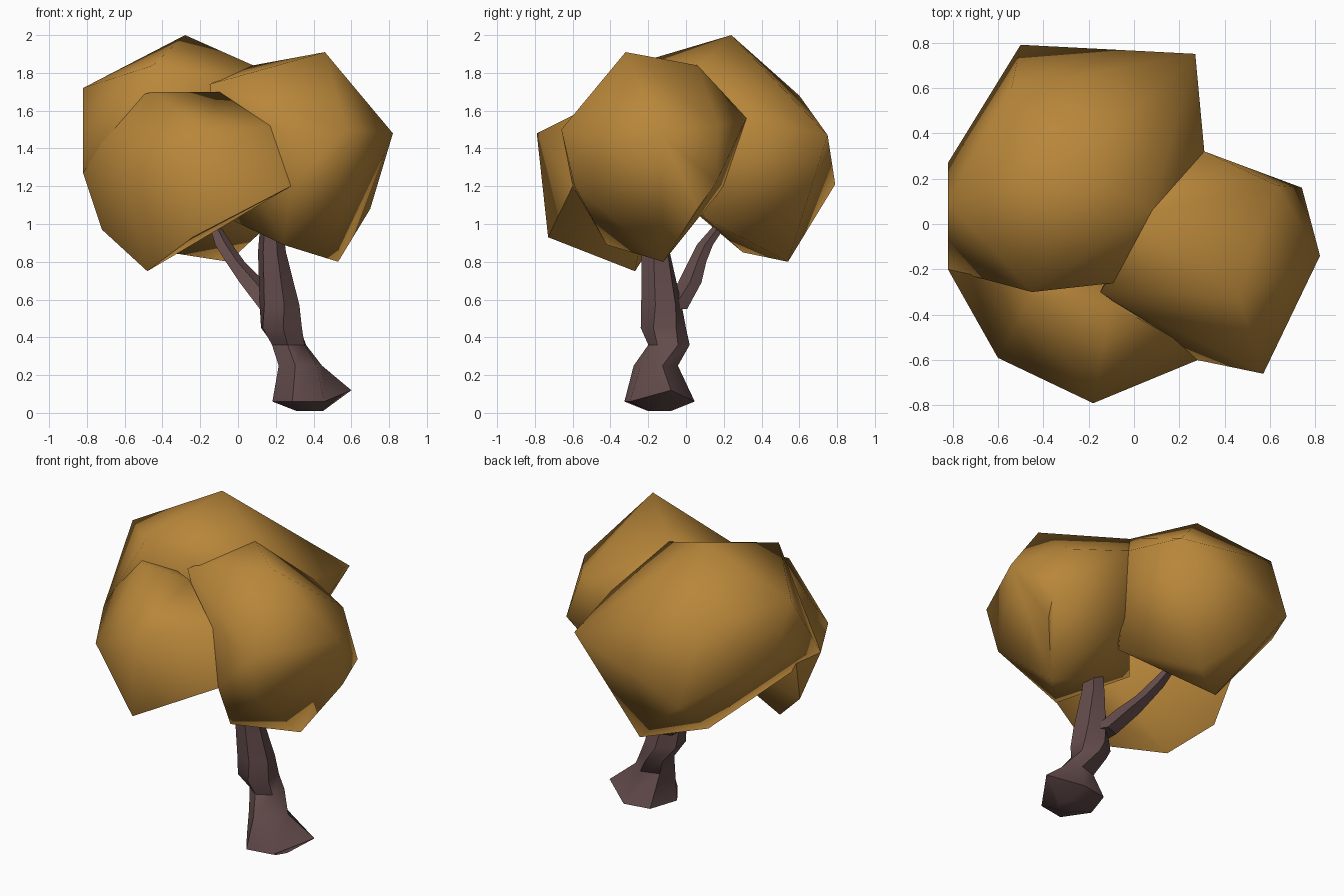
import bpy
import bmesh
import math
from mathutils import Vector

default_cube = bpy.data.objects.get("Cube")
if default_cube:
    bpy.data.objects.remove(default_cube, do_unlink=True)


def make_material(name, colour):
    material = bpy.data.materials.new(name)
    material.use_nodes = True
    material.diffuse_color = colour
    shader = next(n for n in material.node_tree.nodes if n.type == "BSDF_PRINCIPLED")
    shader.inputs["Base Color"].default_value = colour
    shader.inputs["Roughness"].default_value = 0.9
    return material


def finish(name, bm, material, angle):
    """Turn a bmesh into a smooth shaded object that keeps its sharp edges."""
    bmesh.ops.recalc_face_normals(bm, faces=bm.faces)
    mesh = bpy.data.meshes.new(name)
    bm.to_mesh(mesh)
    bm.free()
    mesh.materials.append(material)
    obj = bpy.data.objects.new(name, mesh)
    bpy.context.collection.objects.link(obj)
    bpy.ops.object.select_all(action="DESELECT")
    obj.select_set(True)
    bpy.context.view_layer.objects.active = obj
    bpy.ops.object.shade_smooth_by_angle(angle=math.radians(angle))
    return obj


def leaf_clump(name, corners):
    """Faceted clump of leaves stretched tightly over a few corner points."""
    bm = bmesh.new()
    for corner in corners:
        bm.verts.new(corner)
    hull = bmesh.ops.convex_hull(bm, input=bm.verts)
    unused = set(hull["geom_interior"]) | set(hull["geom_unused"])
    loose = [item for item in unused if isinstance(item, bmesh.types.BMVert)]
    bmesh.ops.delete(bm, geom=loose, context="VERTS")
    return finish(name, bm, leaf_material, 65)


def limb(bm, stations, sides=6, twist=0.0):
    """Loft a tube through (centre, x radius, y radius) stations and cap it."""
    rings = []
    for index, (centre, radius_x, radius_y) in enumerate(stations):
        ring = []
        for side in range(sides):
            turn = math.tau * side / sides + index * twist
            offset = Vector((radius_x * math.cos(turn), radius_y * math.sin(turn), 0))
            ring.append(bm.verts.new(Vector(centre) + offset))
        rings.append(ring)
    for lower, upper in zip(rings, rings[1:]):
        for side in range(sides):
            following = (side + 1) % sides
            bm.faces.new((lower[side], lower[following], upper[following], upper[side]))
    bm.faces.new(rings[0][::-1])
    bm.faces.new(rings[-1])
    return rings


leaf_material = make_material("autumn leaves", (0.48, 0.24, 0.042, 1))
bark_material = make_material("dark bark", (0.125, 0.07, 0.07, 1))

# Corners where neighbouring clumps meet
saddle = (.08, .06, 1.84)
rear_notch = (.31, .32, 1.56)
front_notch = (.17, -.5, 1.52)
lower_notch = (.28, -.6, 1.2)

# Tall clump at the back, carrying the highest point of the crown
leaf_clump("back_leaves", [
    saddle, rear_notch,
    (-.28, .24, 2), (.27, .75, 1.47), (-.5, .79, 1.21), (-.54, .6, 1.68),
    (-.82, .1, 1.72), (-.82, .27, 1.4), (-.82, -.2, 1.27), (-.05, .54, .8),
    (-.37, .3, .85), (-.45, -.3, 1.84), (.2, .1, 1.03), (0, -.25, 1.74),
])

# Low clump at the front
leaf_clump("front_leaves", [
    front_notch, lower_notch,
    (-.18, -.79, 1.48), (-.24, -.73, .93), (-.6, -.59, 1.25), (-.48, -.27, .75),
    (-.72, -.13, .97), (-.82, -.2, 1.27), (-.45, -.32, 1.7), (.1, -.2, 1.1),
    (-.1, -.35, 1.7), (-.82, .1, 1.6),
])

# Round clump at the side
leaf_clump("side_leaves", [
    saddle, rear_notch, front_notch, lower_notch,
    (.46, -.32, 1.91), (.82, -.14, 1.48), (.57, -.66, 1.5), (.54, -.59, 1.2),
    (.74, .16, 1.22), (.63, .17, 1.52), (.7, .06, 1.08), (.53, -.12, .8),
    (.24, -.42, .89), (-.05, -.1, 1.03), (.2, .2, 1.2), (-.15, -.3, 1.74),
])

# Crooked trunk with a flared foot
bark = bmesh.new()
trunk_rings = limb(bark, [
    ((.38, -.14, .01), .07, .07),
    ((.35, -.14, .06), .17, .2),
    ((.33, -.16, .25), .12, .12),
    ((.27, -.09, .36), .1, .11),
    ((.23, -.12, .45), .12, .12),
    ((.22, -.13, .57), .11, .11),
    ((.18, -.16, .85), .075, .08),
    ((.17, -.17, 1.22), .035, .045),
], twist=0.15)

# Pull one corner of the foot out into a pointed root
root_tip = max(trunk_rings[1], key=lambda vert: vert.co.x)
root_tip.co = (.6, -.08, .12)
finish("trunk", bark, bark_material, 45)

# Side branch reaching up into the back clump
branch = bmesh.new()
limb(branch, [
    ((.18, -.07, .55), .08, .08),
    ((.07, .02, .69), .075, .065),
    ((-.02, .06, .8), .055, .05),
    ((-.08, .1, .89), .05, .045),
    ((-.14, .2, 1.02), .025, .03),
], sides=5)
finish("branch", branch, bark_material, 45)
